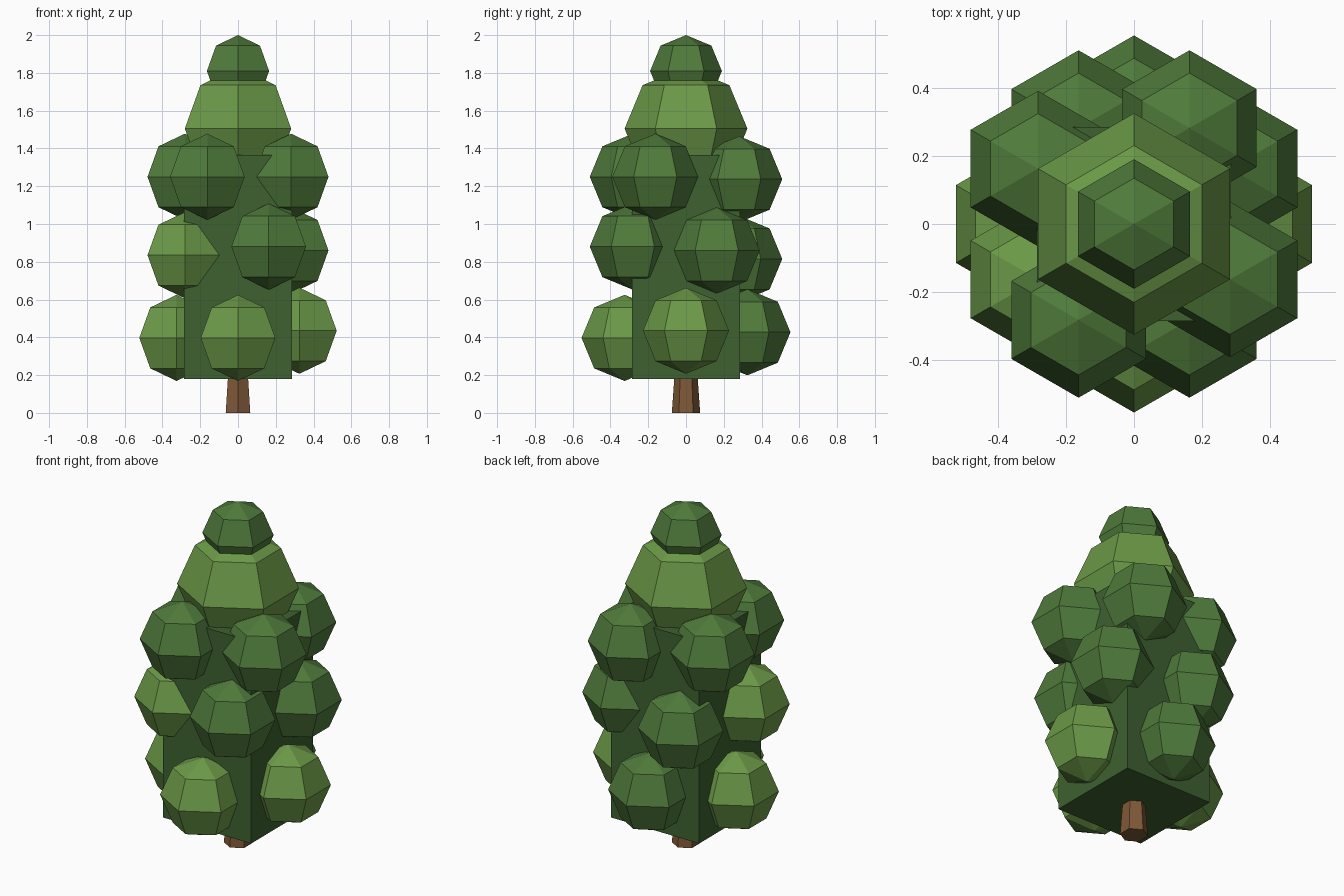
import bpy, bmesh, math
from mathutils import Matrix

if "Cube" in bpy.data.objects:
    bpy.data.objects.remove(bpy.data.objects["Cube"])


def material(name, rgb):
    m = bpy.data.materials.new(name)
    m.diffuse_color = (*rgb, 1)
    m.use_nodes = True
    m.node_tree.nodes["Principled BSDF"].inputs["Base Color"].default_value = m.diffuse_color
    return m


LIGHT = material("light_leaf", (0.147, 0.319, 0.064))
DARK = material("dark_leaf", (0.078, 0.195, 0.043))
CORE = material("core_leaf", (0.047, 0.119, 0.030))
BARK = material("bark", (0.214, 0.100, 0.040))


def finish(name, bm, mat, loc):
    mesh = bpy.data.meshes.new(name)
    bm.to_mesh(mesh)
    bm.free()
    mesh.materials.append(mat)
    ob = bpy.data.objects.new(name, mesh)
    ob.location = loc
    bpy.context.collection.objects.link(ob)
    return ob


def point_along_y(bm):
    # Six-sided parts all have a corner facing front and back
    width = max(v.co.x for v in bm.verts)
    depth = max(v.co.y for v in bm.verts)
    if width > depth:
        bmesh.ops.rotate(bm, verts=bm.verts, matrix=Matrix.Rotation(math.pi / 6, 3, 'Z'))


def clump(name, loc, r, mat):
    bm = bmesh.new()
    bmesh.ops.create_uvsphere(bm, u_segments=6, v_segments=4, radius=r)
    point_along_y(bm)
    return finish(name, bm, mat, loc)


# Trunk
bm = bmesh.new()
bmesh.ops.create_cone(bm, cap_ends=True, segments=6, radius1=0.075, radius2=0.05, depth=0.35)
point_along_y(bm)
finish("trunk", bm, BARK, (0, 0, 0.175))

# Square foliage core
bm = bmesh.new()
bmesh.ops.create_cube(bm, size=1)
bmesh.ops.scale(bm, verts=bm.verts, vec=(0.57, 0.57, 1.185))
finish("foliage_core", bm, CORE, (0, 0, 0.7725))

# Three rings of clumps: start angle, then (height, material) for right, back, left, front
rings = {
    "lower_clump": (0, [(0.435, LIGHT), (0.427, DARK), (0.397, LIGHT), (0.397, LIGHT)]),
    "middle_clump": (30, [(0.86, DARK), (0.815, DARK), (0.835, LIGHT), (0.88, DARK)]),
    "upper_clump": (60, [(1.237, DARK), (1.25, DARK), (1.25, DARK), (1.25, DARK)]),
}
for name, (start, items) in rings.items():
    for i, (z, mat) in enumerate(items):
        a = math.radians(start + 90 * i)
        clump(f"{name}_{i + 1}", (0.325 * math.cos(a), 0.325 * math.sin(a), z), 0.228, mat)

# Crown
clump("crown_lower", (0, 0, 1.505), 0.325, LIGHT)
clump("crown_tip", (0, 0, 1.81), 0.19, DARK)
